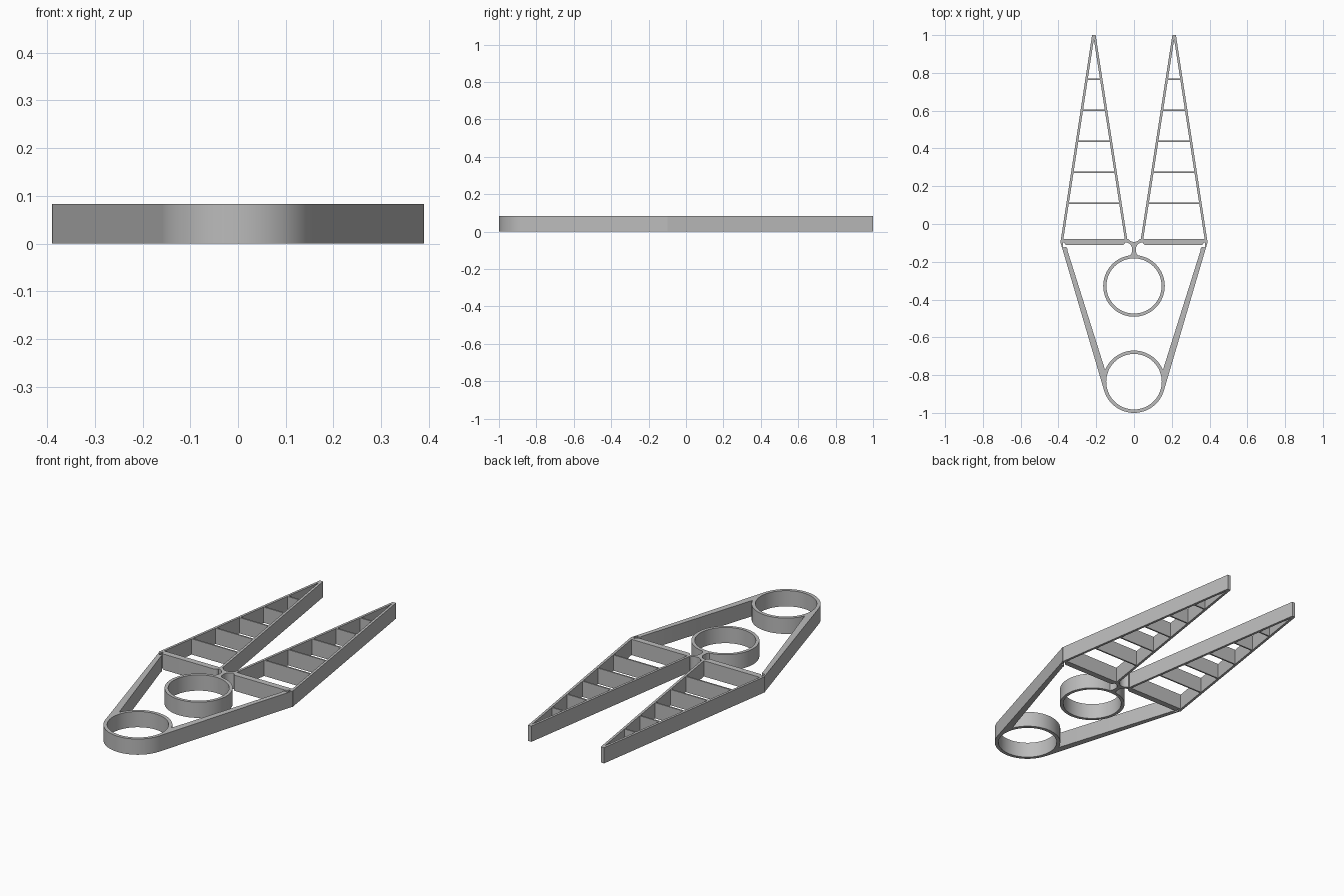
import bpy
import bmesh
from math import cos, sin, pi

if "Cube" in bpy.data.objects:
    bpy.data.objects.remove(bpy.data.objects["Cube"], do_unlink=True)

HEIGHT = 0.083
grey = bpy.data.materials.new("plain grey")
grey.use_nodes = True
grey.diffuse_color = (0.5, 0.5, 0.5, 1)
grey.node_tree.nodes["Principled BSDF"].inputs["Base Color"].default_value = (0.5, 0.5, 0.5, 1)


def finish(name, bm):
    bmesh.ops.recalc_face_normals(bm, faces=bm.faces)
    mesh = bpy.data.meshes.new(name)
    bm.to_mesh(mesh)
    bm.free()
    mesh.materials.append(grey)
    obj = bpy.data.objects.new(name, mesh)
    bpy.context.collection.objects.link(obj)
    bpy.ops.object.select_all(action="DESELECT")
    obj.select_set(True)
    bpy.context.view_layer.objects.active = obj
    bpy.ops.object.shade_smooth_by_angle(angle=pi / 6)
    return obj


def extrude_up(bm, faces):
    result = bmesh.ops.extrude_face_region(bm, geom=faces)
    verts = [v for v in result["geom"] if isinstance(v, bmesh.types.BMVert)]
    bmesh.ops.translate(bm, verts=verts, vec=(0, 0, HEIGHT))


def prism(name, points):
    bm = bmesh.new()
    face = bm.faces.new([bm.verts.new((x, y, 0)) for x, y in points])
    extrude_up(bm, [face])
    return finish(name, bm)


def pair(name, points):
    prism("right_" + name, points)
    prism("left_" + name, [(-x, y) for x, y in points])


def ring(name, cy, outer, inner, n=64):
    bm = bmesh.new()
    loops = [[bm.verts.new((r * cos(2 * pi * i / n), cy + r * sin(2 * pi * i / n), 0))
              for i in range(n)] for r in (outer, inner)]
    a, b = loops
    faces = [bm.faces.new((a[i], a[(i + 1) % n], b[(i + 1) % n], b[i])) for i in range(n)]
    extrude_up(bm, faces)
    return finish(name, bm)


def arc(cx, cy, r, start, end, n=8):
    return [(cx + r * cos(start + (end - start) * i / n),
             cy + r * sin(start + (end - start) * i / n)) for i in range(n + 1)]


# Finger rings
ring("thumb_ring", -0.835, 0.165, 0.147)
ring("trigger_ring", -0.328, 0.163, 0.146)

# Tapering finger walls
TIP, BASE, WALL = 1.0, -0.085, 0.013


def outer_x(y):
    return -0.39 + 0.168 * (y + 0.1) / 1.1


def inner_x(y):
    return -0.036 - 0.167 * (y + 0.08) / 1.08


pair("finger_outer_wall", [(outer_x(-0.1), -0.1), (outer_x(-0.1) + WALL, -0.1),
                           (outer_x(TIP) + WALL, TIP), (outer_x(TIP), TIP)])
pair("finger_inner_wall", [(inner_x(BASE) - WALL, BASE), (inner_x(BASE), BASE),
                           (inner_x(TIP), TIP), (inner_x(TIP) - WALL, TIP)])

# Thin cross ribs
for i in range(5):
    y = 0.111 + 0.164 * i
    lo, hi = y - 0.004, y + 0.004
    pair("finger_rib_%d" % (i + 1),
         [(outer_x(y) + 0.006, lo), (inner_x(y) - 0.006, lo),
          (inner_x(y) - 0.006, hi), (outer_x(y) + 0.006, hi)])

# Base bars with rounded lower corners
pair("finger_base_bar",
     [(-0.383, -0.08), (-0.383, -0.098), (-0.372, -0.098)]
     + arc(-0.352, -0.094, 0.018, pi, 1.5 * pi)
     + arc(-0.064, -0.094, 0.018, 1.5 * pi, 2 * pi)
     + [(-0.038, -0.092), (-0.036, -0.08)])

# Side arms, thinned to a hinge at the top
pair("side_arm",
     [(-0.39, -0.095), (-0.158, -0.883), (-0.146, -0.795), (-0.353, -0.138)]
     + arc(-0.364, -0.134, 0.012, 0, 0.75 * pi, 6)
     + [(-0.377, -0.116), (-0.377, -0.095)])

# Central stem flaring into the hinge and the trigger ring
side = (arc(-0.046, -0.133, 0.036, 0.5 * pi, 0, 8)
        + arc(-0.05, -0.14, 0.04, 0, -0.45 * pi, 8))
top = arc(0, -0.058, 0.037, 0, -pi, 16)
prism("center_stem", [(-0.036, -0.08)] + side + [(0, -0.178)]
      + [(-x, y) for x, y in reversed(side)] + [(0.036, -0.08)] + top[3:-3])
